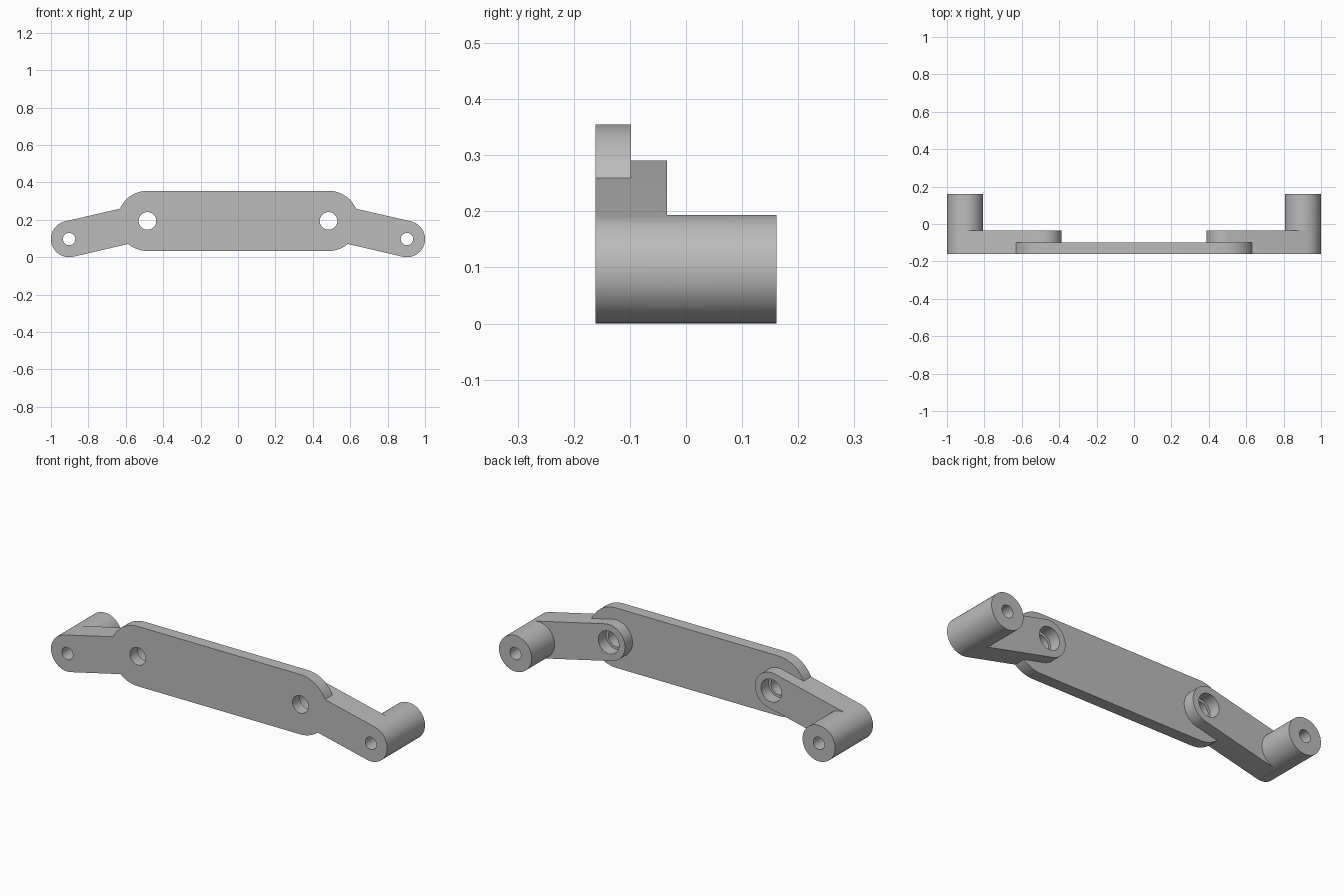
import bpy, bmesh, math

if "Cube" in bpy.data.objects:
    bpy.data.objects.remove(bpy.data.objects["Cube"], do_unlink=True)

FRONT, PLATE_BACK, ARM_BACK, BOSS_BACK = -0.161, -0.098, -0.034, 0.161
PIVOT_X, PIVOT_Z, PLATE_R = 0.484, 0.194, 0.161
TIP_X, TIP_Z, ARM_R = 0.903, 0.097, 0.097
SEGMENTS = 32  # per half circle

grey = bpy.data.materials.new("plain grey")
grey.use_nodes = True
colour = (0.5, 0.5, 0.5, 1)
grey.diffuse_color = colour
grey.node_tree.nodes["Principled BSDF"].inputs["Base Color"].default_value = colour


def arc(x, z, r, start, sweep, count):
    return [(x + r * math.cos(start + sweep * i / SEGMENTS),
             z + r * math.sin(start + sweep * i / SEGMENTS)) for i in range(count)]


def capsule(a, b, r):
    """Outline of a round-ended bar from a to b."""
    turn = math.atan2(b[1] - a[1], b[0] - a[0]) - math.pi / 2
    return (arc(*b, r, turn, math.pi, SEGMENTS + 1)
            + arc(*a, r, turn + math.pi, math.pi, SEGMENTS + 1))


def circle(c, r, start=0):
    return arc(*c, r, start, math.pi, 2 * SEGMENTS)


def extrude(name, outline, y0, y1):
    """Solid made by sweeping an x-z outline along y."""
    bm = bmesh.new()
    face = bm.faces.new([bm.verts.new((x, y0, z)) for x, z in outline])
    swept = bmesh.ops.extrude_face_region(bm, geom=[face])["geom"]
    verts = [v for v in swept if isinstance(v, bmesh.types.BMVert)]
    bmesh.ops.translate(bm, verts=verts, vec=(0, y1 - y0, 0))
    bmesh.ops.recalc_face_normals(bm, faces=bm.faces)
    mesh = bpy.data.meshes.new(name)
    bm.to_mesh(mesh)
    bm.free()
    mesh.materials.append(grey)
    obj = bpy.data.objects.new(name, mesh)
    bpy.context.collection.objects.link(obj)
    return obj


def combine(target, tool, operation):
    mod = target.modifiers.new(operation.title(), 'BOOLEAN')
    mod.operation, mod.solver, mod.object = operation, 'EXACT', tool
    bpy.context.view_layer.objects.active = target
    bpy.ops.object.modifier_apply(modifier=mod.name)
    bpy.data.objects.remove(tool, do_unlink=True)


# Central plate
body = extrude("linkage_bracket", capsule((-PIVOT_X, PIVOT_Z), (PIVOT_X, PIVOT_Z), PLATE_R),
               FRONT, PLATE_BACK)

for side in (-1, 1):
    pivot, tip = (side * PIVOT_X, PIVOT_Z), (side * TIP_X, TIP_Z)
    # Sloping arm with its rear boss
    turn = math.atan2(tip[1] - pivot[1], tip[0] - pivot[0]) - math.pi / 2
    combine(body, extrude("arm", capsule(pivot, tip, ARM_R), FRONT, ARM_BACK), 'UNION')
    combine(body, extrude("boss", circle(tip, ARM_R, turn), ARM_BACK, BOSS_BACK), 'UNION')
    # Bored boss, pivot hole and rear counterbore
    for centre, radius, start in ((tip, 0.033, -0.3), (pivot, 0.047, -0.3),
                                  (pivot, 0.061, PLATE_BACK)):
        combine(body, extrude("bore", circle(centre, radius), start, 0.3), 'DIFFERENCE')

bpy.ops.object.select_all(action='DESELECT')
body.select_set(True)
bpy.context.view_layer.objects.active = body
bpy.ops.object.shade_smooth_by_angle(angle=math.radians(30))
